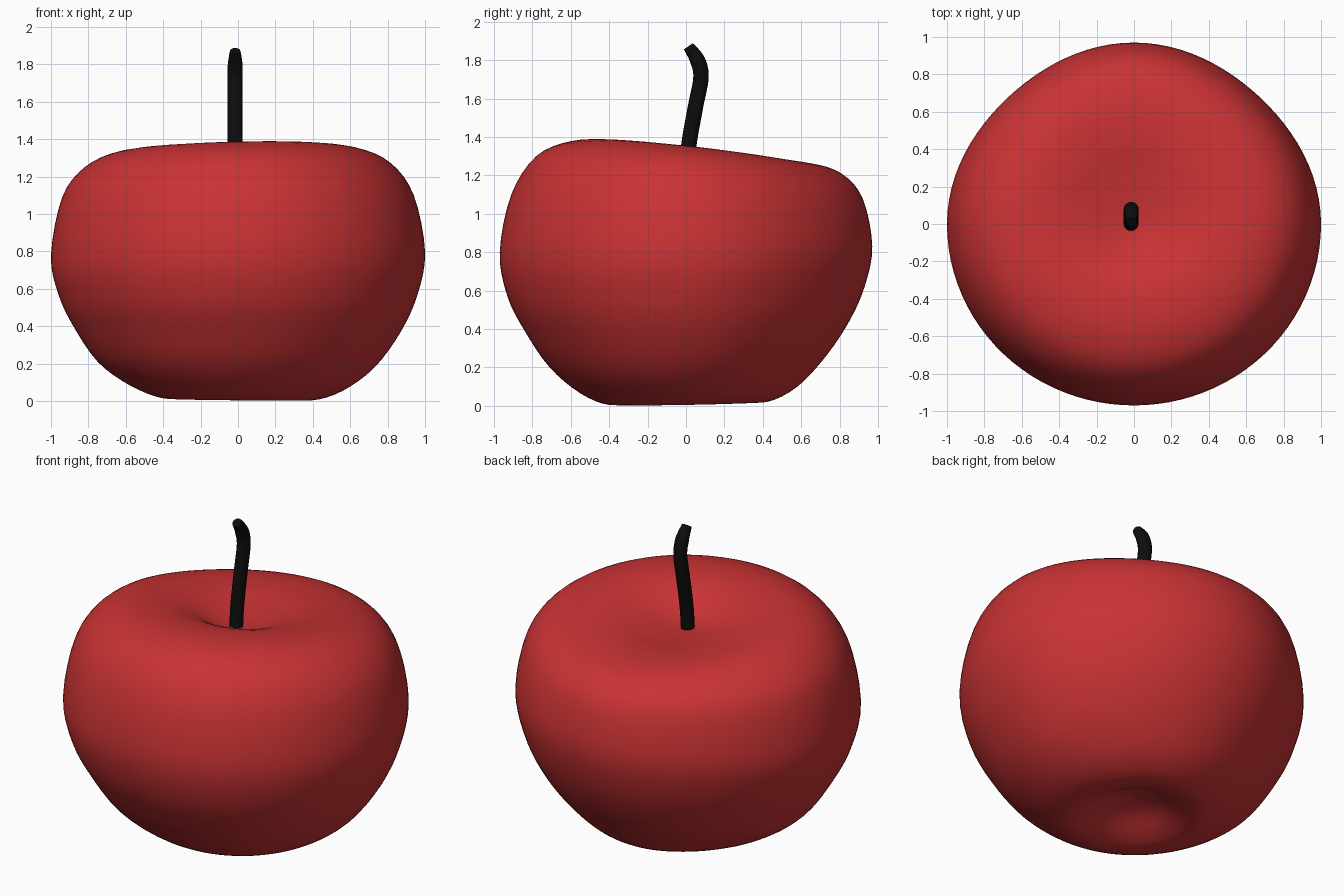
import bpy, bmesh, math
from mathutils import Vector

if "Cube" in bpy.data.objects:
    bpy.data.objects.remove(bpy.data.objects["Cube"])


def material(name, rgb):
    m = bpy.data.materials.new(name)
    m.diffuse_color = (*rgb, 1)
    m.use_nodes = True
    m.node_tree.nodes["Principled BSDF"].inputs["Base Color"].default_value = m.diffuse_color
    return m


def spline(pts, t):
    """Catmull-Rom point on a list of vectors, t in 0..len-1."""
    i = min(int(t), len(pts) - 2)
    u = t - i
    p1, p2 = pts[i], pts[i + 1]
    p0 = pts[i - 1] if i else p1
    p3 = pts[i + 2] if i + 2 < len(pts) else p2
    return 0.5 * (2 * p1 + (p2 - p0) * u + (2 * p0 - 5 * p1 + 4 * p2 - p3) * u * u
                  + (3 * p1 - p0 - 3 * p2 + p3) * u ** 3)


# (radius, height) profiles from top dimple to bottom dimple, one per side
PROFILES = {
    "right": [(0, 1.23), (.12, 1.25), (.28, 1.31), (.45, 1.35), (.65, 1.345), (.82, 1.27), (.94, 1.1), (1, .8),
              (.96, .57), (.87, .37), (.73, .18), (.56, .055), (.4, .005), (.28, .03), (.14, .1), (0, .13)],
    "back": [(0, 1.23), (.12, 1.235), (.28, 1.25), (.45, 1.27), (.65, 1.262), (.81, 1.21), (.92, 1.08), (.97, .83),
             (.93, .62), (.85, .44), (.73, .26), (.58, .1), (.42, .02), (.28, .04), (.14, .1), (0, .13)],
    "left": [(0, 1.23), (.12, 1.245), (.28, 1.29), (.45, 1.325), (.65, 1.325), (.82, 1.25), (.94, 1.09), (1, .78),
             (.96, .57), (.88, .4), (.75, .21), (.58, .085), (.4, .015), (.28, .035), (.14, .1), (0, .13)],
    "front": [(0, 1.23), (.12, 1.26), (.25, 1.34), (.4, 1.382), (.6, 1.378), (.78, 1.3), (.91, 1.1), (.97, .8),
              (.93, .57), (.84, .39), (.71, .2), (.55, .065), (.4, .005), (.28, .03), (.14, .1), (0, .13)],
}
R, B, L, F = ([Vector(p) for p in PROFILES[k]] for k in ("right", "back", "left", "front"))


def side_point(t, a):
    """Blend the four profiles smoothly around the angle a."""
    r, b, l, f = (spline(p, t) for p in (R, B, L, F))
    c, s = math.cos(a), math.sin(a)
    p = (r + b + l + f) / 4 + (r - l) / 2 * c + (b - f) / 2 * s + (r - b + l - f) / 4 * math.cos(2 * a)
    flat = (0.03 if s > 0 else 0.0) * math.sin(2 * a) ** 2   # flatter back shoulders
    rad = p.x * (1 - flat)
    return Vector((rad * c, rad * s, p.y))


def loft(name, rings, start, end, mat):
    """Skin closed rings and close both ends with a centre point."""
    bm = bmesh.new()
    vs = [[bm.verts.new(p) for p in ring] for ring in rings]
    n = len(vs[0])
    a, b = bm.verts.new(start), bm.verts.new(end)
    for i in range(n):
        j = (i + 1) % n
        bm.faces.new((a, vs[0][i], vs[0][j]))
        bm.faces.new((b, vs[-1][j], vs[-1][i]))
        for p, q in zip(vs, vs[1:]):
            bm.faces.new((p[i], q[i], q[j], p[j]))
    bmesh.ops.recalc_face_normals(bm, faces=bm.faces)
    me = bpy.data.meshes.new(name)
    bm.to_mesh(me)
    bm.free()
    me.materials.append(mat)
    ob = bpy.data.objects.new(name, me)
    bpy.context.collection.objects.link(ob)
    bpy.ops.object.select_all(action='DESELECT')
    ob.select_set(True)
    bpy.context.view_layer.objects.active = ob
    bpy.ops.object.shade_smooth_by_angle(angle=math.radians(50))
    return ob


red = material("apple_red", (0.58, 0.032, 0.034))
black = material("stem_black", (0.004, 0.004, 0.004))

# Fruit body
SEG, SUB = 96, 4
steps = (len(R) - 1) * SUB
body = [[side_point(k / SUB, 2 * math.pi * i / SEG) for i in range(SEG)] for k in range(1, steps)]
loft("fruit", body, (0, 0, 1.23), (0, 0, .13), red)

# Curved stem
path = [Vector(p) for p in ((-.015, .0, 1.18), (-.015, .015, 1.36), (-.015, .05, 1.56),
                            (-.015, .078, 1.71), (-.015, .06, 1.8), (-.015, .012, 1.872))]
rings = []
N = 24
for k in range(N + 1):
    t = k / N * (len(path) - 1)
    c = spline(path, t)
    d = (spline(path, min(t + .05, len(path) - 1)) - spline(path, max(t - .05, 0))).normalized()
    side = Vector((1, 0, 0))
    up = d.cross(side)
    rad = .04 if t < 4 else .04 - .012 * (t - 4)
    rings.append([c + rad * (side * math.cos(w) + up * math.sin(w))
                  for w in (2 * math.pi * i / 16 for i in range(16))])
loft("stem", rings, path[0], path[-1], black)
